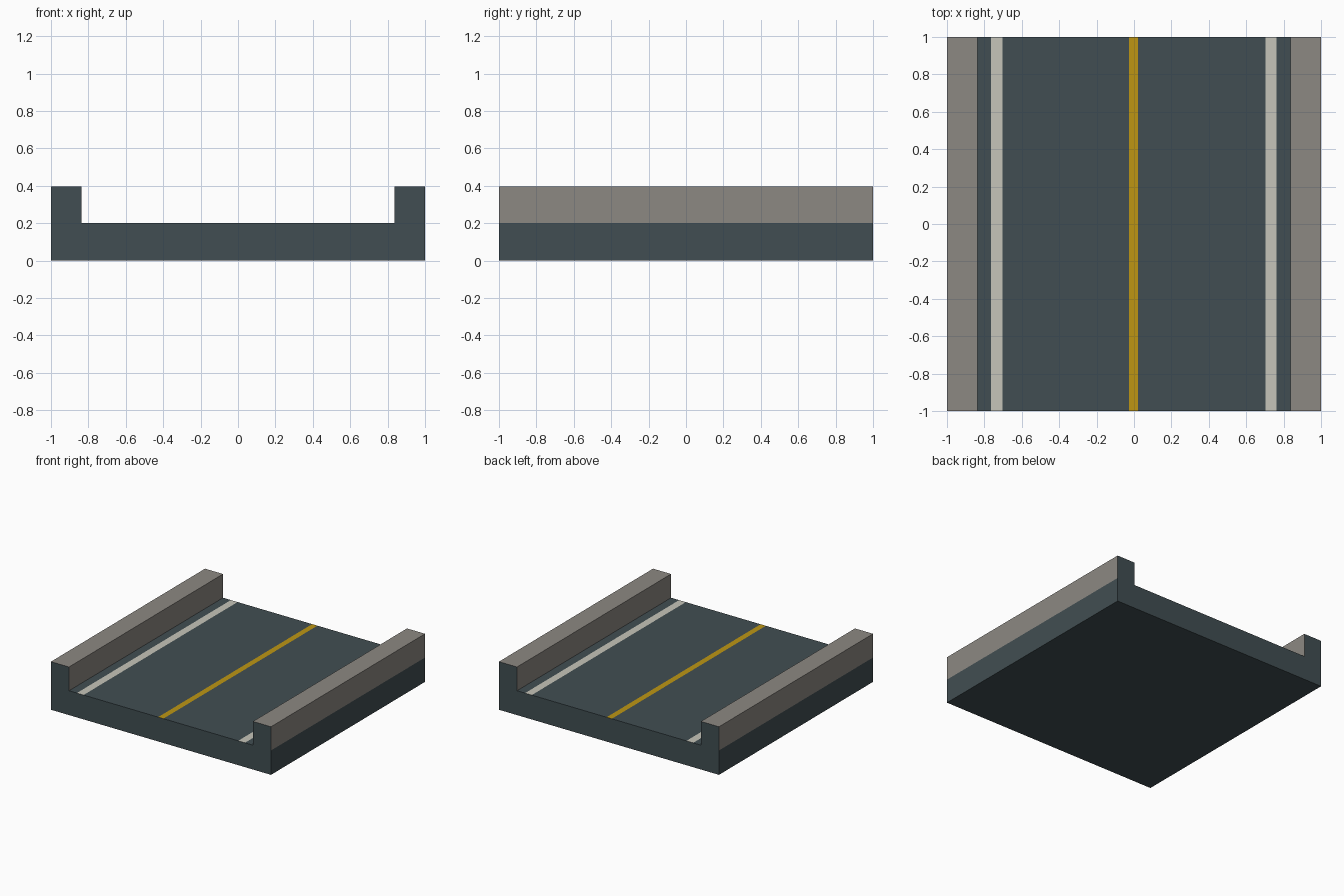
import bpy

if "Cube" in bpy.data.objects:
    bpy.data.objects.remove(bpy.data.objects["Cube"])

# Flat colours
def material(name, rgb):
    m = bpy.data.materials.new(name)
    m.diffuse_color = (*rgb, 1.0)
    m.use_nodes = True
    m.node_tree.nodes["Principled BSDF"].inputs["Base Color"].default_value = m.diffuse_color
    return m

MATS = [material("asphalt", (0.053, 0.076, 0.085)),
        material("concrete", (0.262, 0.246, 0.223)),
        material("white_paint", (0.565, 0.558, 0.491)),
        material("yellow_paint", (0.515, 0.305, 0.007))]
ASPHALT, CONCRETE, WHITE, YELLOW = range(4)

ROAD, TOP, CURB = 0.2, 0.395, 0.836

# Cross-section seen from the front, anticlockwise: (x, z, colour of the
# strip running from this point to the next)
profile = [
    (-1, 0, ASPHALT), (1, 0, ASPHALT),                           # base, right side
    (1, ROAD, CONCRETE), (1, TOP, CONCRETE), (CURB, TOP, CONCRETE),  # right kerb
    (CURB, ROAD, ASPHALT), (0.763, ROAD, WHITE), (0.702, ROAD, ASPHALT),
    (0.022, ROAD, YELLOW), (-0.026, ROAD, ASPHALT),              # centre line
    (-0.704, ROAD, WHITE), (-0.765, ROAD, ASPHALT),
    (-CURB, ROAD, CONCRETE), (-CURB, TOP, CONCRETE), (-1, TOP, CONCRETE),  # left kerb
    (-1, ROAD, ASPHALT),
]

# Sweep the section along y; strips take their profile colour, ends are asphalt
n = len(profile)
verts = [(x, y, z) for y in (-1, 1) for x, z, _ in profile]
faces = [(i, i + n, (i + 1) % n + n, (i + 1) % n) for i in range(n)]
faces = [f[::-1] for f in faces]
faces += [tuple(range(n)), tuple(reversed(range(n, 2 * n)))]
colours = [c for _, _, c in profile] + [ASPHALT, ASPHALT]

mesh = bpy.data.meshes.new("road_section")
mesh.from_pydata(verts, [], faces)
for m in MATS:
    mesh.materials.append(m)
for poly, colour in zip(mesh.polygons, colours):
    poly.material_index = colour
mesh.update()
road = bpy.data.objects.new("road_section", mesh)
bpy.context.collection.objects.link(road)
